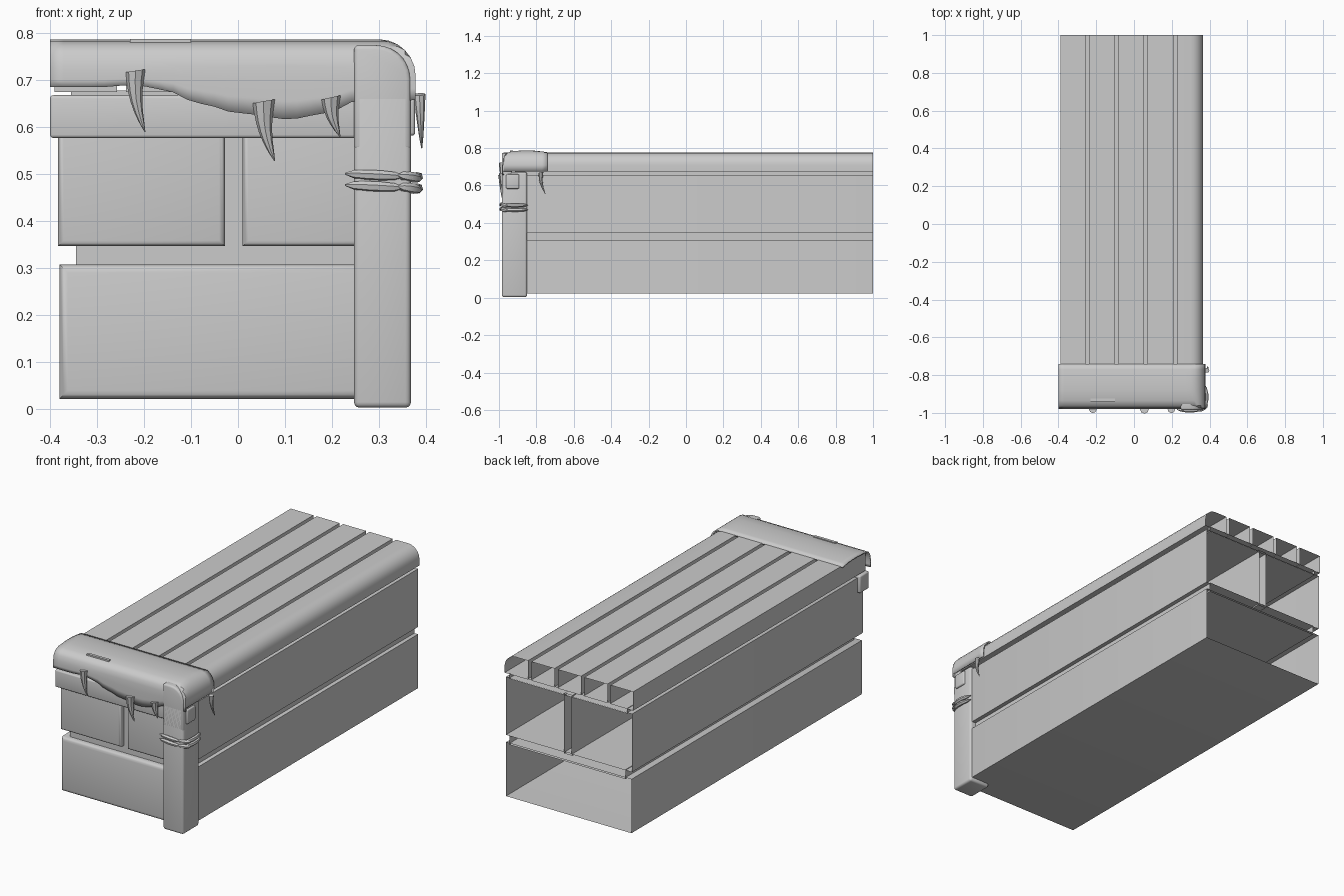
import bpy, bmesh, math
from mathutils import Vector

cube = bpy.data.objects.get("Cube")
if cube:
    bpy.data.objects.remove(cube, do_unlink=True)

grey = bpy.data.materials.new("plain grey")
grey.use_nodes = True
grey.diffuse_color = (0.6, 0.6, 0.6, 1)
grey.node_tree.nodes["Principled BSDF"].inputs["Base Color"].default_value = (0.6, 0.6, 0.6, 1)


def finish(name, bm, normals=True):
    if normals:
        bmesh.ops.recalc_face_normals(bm, faces=bm.faces)
    mesh = bpy.data.meshes.new(name)
    bm.to_mesh(mesh)
    bm.free()
    mesh.materials.append(grey)
    obj = bpy.data.objects.new(name, mesh)
    bpy.context.collection.objects.link(obj)
    bpy.ops.object.select_all(action='DESELECT')
    obj.select_set(True)
    bpy.context.view_layer.objects.active = obj
    bpy.ops.object.shade_smooth_by_angle(angle=math.radians(35))
    return obj


def prism(name, profile, y0, y1, open_back=False, bevel=0.0, front_cap=True):
    """Extrude an x-z outline along y, rounding the rim of its end faces."""
    bm = bmesh.new()
    front = [bm.verts.new((x, y0, z)) for x, z in profile]
    back = [bm.verts.new((x, y1, z)) for x, z in profile]
    n = len(profile)
    for i in range(n):
        j = (i + 1) % n
        bm.faces.new((front[i], front[j], back[j], back[i]))
    if front_cap:
        bm.faces.new(front)
    if not open_back:
        bm.faces.new(back)
    bmesh.ops.recalc_face_normals(bm, faces=bm.faces)
    if bevel:
        if open_back:
            edges = [e for e in bm.edges if all(v in front for v in e.verts)]
        else:
            edges = list(bm.edges)
        bmesh.ops.bevel(bm, geom=edges, offset=bevel, segments=3, profile=0.5, affect='EDGES')
    return finish(name, bm)


def rect(x0, x1, z0, z1):
    return [(x0, z0), (x1, z0), (x1, z1), (x0, z1)]


def rounded_rect(x0, x1, z0, z1, r, steps=6):
    """Rectangle whose top right corner is an arc."""
    arc = [(x1 - r + r * math.cos(a), z1 - r + r * math.sin(a))
           for a in (math.pi / 2 * k / steps for k in range(steps + 1))]
    return [(x0, z0), (x1, z0)] + arc + [(x0, z1)]


# Hollow blocks, open at the back
FRONT = -0.945
prism("lower_block", rect(-0.38, 0.357, 0.022, 0.308), FRONT, 1, True, 0.018)
prism("upper_block_right", rect(-0.383, -0.028, 0.347, 0.655), FRONT, 1, True, 0.012)
prism("upper_block_left", rect(0.01, 0.357, 0.347, 0.655), FRONT, 1, True, 0.012)

# Recessed core showing in the joints
prism("middle_joint", rect(-0.345, 0.335, 0.3, 0.35), -0.915, 1, True)
prism("upright_joint", rect(-0.033, 0.015, 0.34, 0.66), -0.915, 1, True)
prism("top_joint", rect(-0.355, 0.335, 0.65, 0.678), -0.915, 1, True)

# Deck planks
starts = [-0.39, -0.238, -0.083, 0.072, 0.228]
for i, x in enumerate(starts):
    if i < 4:
        outline = rect(x, starts[i + 1] - 0.02, 0.675, 0.775)
    else:
        outline = rounded_rect(x, 0.365, 0.675, 0.775, 0.065)
    prism("deck_plank_%d" % (i + 1), outline, -0.95, 1, True)

# Front beam with a narrower end through the post
prism("front_beam", rect(-0.4, 0.36, 0.577, 0.668), -0.965, -0.89, bevel=0.007)
prism("beam_end", rect(0.33, 0.377, 0.582, 0.66), -0.962, -0.892, bevel=0.007)

# Corner post: full height at the front, lower behind
prism("corner_post", rect(0.247, 0.368, 0.003, 0.672), -0.985, -0.85, bevel=0.012)
prism("post_top", rounded_rect(0.247, 0.368, 0.55, 0.775, 0.075), -0.985, -0.93, bevel=0.01)

# Hide cover draped over the front edge and the left corner
HEM = [(-0.4, 0.685), (-0.3, 0.685), (-0.22, 0.69), (-0.16, 0.68), (-0.08, 0.65),
       (0, 0.63), (0.11, 0.617), (0.19, 0.63), (0.25, 0.655), (0.5, 0.66)]


def hem(x):
    for (xa, za), (xb, zb) in zip(HEM, HEM[1:]):
        if x <= xb:
            t = (x - xa) / (xb - xa)
            t = t * t * (3 - 2 * t)
            return za + (zb - za) * t
    return HEM[-1][1]


def cover():
    stations = [(-0.4 + 0.7 * k / 24, 0) for k in range(25)]
    r = 0.078
    for k in range(1, 7):
        a = math.pi / 2 * k / 6
        stations.append((0.3 + r * math.sin(a), r * (1 - math.cos(a))))
    stations.append((0.378, 0.112))
    bm = bmesh.new()
    rows = []
    for x, drop in stations:
        low = hem(x)
        pts = [(-0.74, 0.777), (-0.77, 0.782), (-0.82, 0.787), (-0.88, 0.787),
               (-0.935, 0.782), (-0.96, 0.772), (-0.973, 0.755), (-0.978, 0.73)]
        pts += [(-0.98, 0.73 + (low - 0.73) * t) for t in (0.33, 0.66, 1)]
        rows.append([bm.verts.new((x, y, min(z, 0.787 - drop))) for y, z in pts])
    for a, b in zip(rows, rows[1:]):
        for i in range(len(a) - 1):
            bm.faces.new((a[i], a[i + 1], b[i + 1], b[i]))
    bmesh.ops.remove_doubles(bm, verts=bm.verts, dist=0.0005)
    obj = finish("hide_cover", bm)
    mod = obj.modifiers.new("thickness", 'SOLIDIFY')
    mod.thickness = 0.007
    mod.offset = -1


cover()
prism("cover_patch", rect(-0.23, -0.1, 0.778, 0.788), -0.94, -0.925)


def tube(name, points, radii, sides=8):
    """Rings of varying radius swept along a path."""
    pts = [Vector(p) for p in points]
    axis = (pts[-1] - pts[0]).normalized()
    u = axis.orthogonal().normalized()
    w = axis.cross(u)
    bm = bmesh.new()
    rings = []
    for p, r in zip(pts, radii):
        angles = [2 * math.pi * k / sides for k in range(sides)]
        rings.append([bm.verts.new(p + r * (math.cos(a) * u + math.sin(a) * w)) for a in angles])
    for a, b in zip(rings, rings[1:]):
        for k in range(sides):
            j = (k + 1) % sides
            bm.faces.new((a[k], a[j], b[j], b[k]))
    bm.faces.new(rings[0])
    bm.faces.new(rings[-1])
    return finish(name, bm)


# Curved fangs pinning the cover
def fang(name, top, tip, radius, bulge):
    top, tip = Vector(top), Vector(tip)
    points, radii = [], []
    for k in range(7):
        t = k / 6
        points.append(top.lerp(tip, t) - Vector(bulge) * math.sin(math.pi * t))
        radii.append(radius * (1 - t) ** 0.8 + 0.001)
    tube(name, points, radii)


fang("fang_right", (-0.218, -0.98, 0.72), (-0.198, -0.982, 0.59), 0.02, (0.008, 0, 0))
fang("fang_middle", (0.055, -0.98, 0.655), (0.078, -0.982, 0.528), 0.023, (0.008, 0, 0))
fang("fang_left", (0.198, -0.98, 0.663), (0.217, -0.982, 0.58), 0.02, (0.006, 0, 0))
fang("fang_side", (0.386, -0.775, 0.67), (0.391, -0.752, 0.555), 0.012, (0, 0.01, 0))

# Pointed lashings around the post
TAPER = [0.002, 0.009, 0.011, 0.011, 0.009, 0.002]
STEPS = [0, 0.15, 0.38, 0.62, 0.85, 1]
for i, z in enumerate((0.474, 0.498)):
    lashings = {
        "front": ((0.228, -0.982, z + 0.003), (0.352, -0.985, z - 0.003), (0, -0.004, 0)),
        "corner": ((0.34, -0.99, z), (0.39, -0.955, z - 0.008), (0.004, -0.003, 0)),
        "side": ((0.37, -0.985, z - 0.004), (0.37, -0.845, z - 0.004), (0.014, 0, 0)),
    }
    for side, (a, b, out) in lashings.items():
        path = [Vector(a).lerp(Vector(b), t) + Vector(out) * math.sin(math.pi * t) for t in STEPS]
        tube("%s_lashing_%d" % (side, i + 1), path, TAPER, 6)
